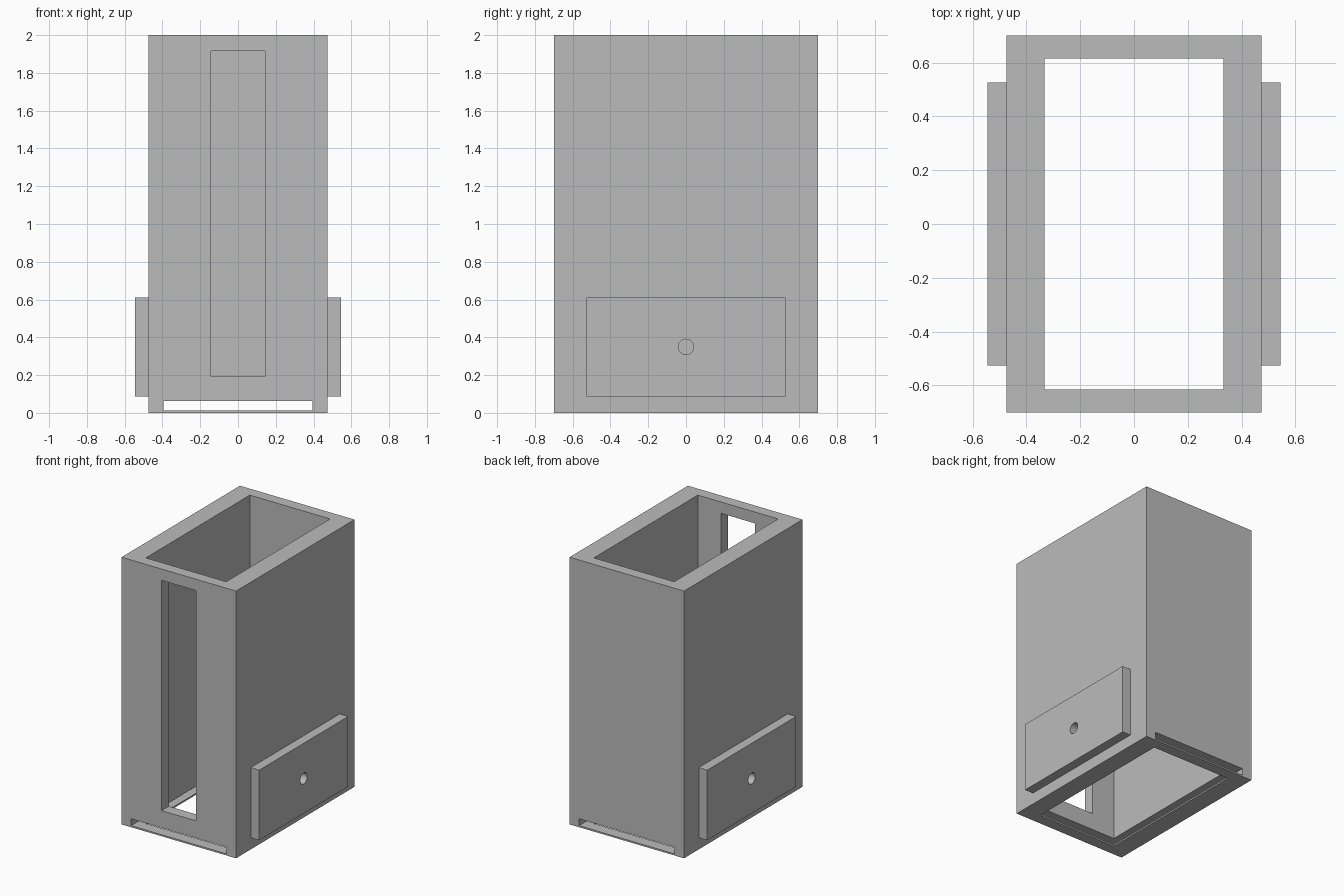
import bpy
from mathutils import Matrix
from math import pi

cube = bpy.data.objects.get("Cube")
if cube:
    bpy.data.objects.remove(cube, do_unlink=True)

GREY = (0.5, 0.5, 0.5, 1)
grey = bpy.data.materials.new("plain_grey")
grey.use_nodes = True
grey.diffuse_color = GREY
grey.node_tree.nodes["Principled BSDF"].inputs["Base Color"].default_value = GREY


def box(name, low, high):
    """Axis-aligned box between two corners."""
    bpy.ops.mesh.primitive_cube_add(size=1)
    ob = bpy.context.object
    ob.name = name
    size = [b - a for a, b in zip(low, high)]
    centre = [(a + b) / 2 for a, b in zip(low, high)]
    ob.data.transform(Matrix.Translation(centre) @ Matrix.Diagonal((*size, 1)))
    ob.data.materials.append(grey)
    return ob


def cut(ob, cutter):
    """Subtract the cutter from the part, then discard the cutter."""
    mod = ob.modifiers.new("cut", "BOOLEAN")
    mod.operation = "DIFFERENCE"
    mod.solver = "EXACT"
    mod.object = cutter
    bpy.context.view_layer.objects.active = ob
    bpy.ops.object.modifier_apply(modifier=mod.name)
    bpy.data.objects.remove(cutter, do_unlink=True)


W, D, H = 0.474, 0.70, 2.0

# Open tube housing with a tall front window and a low slide slot
housing = box("housing", (-W, -D, 0), (W, D, H))
cut(housing, box("cavity_cutter", (-0.333, -0.615, -0.1), (0.333, 0.615, H + 0.1)))
cut(housing, box("window_cutter", (-0.142, -D - 0.1, 0.192), (0.142, -0.5, 1.915)))
cut(housing, box("slot_cutter", (-0.395, -D - 0.1, 0.012), (0.395, D + 0.1, 0.063)))

# Side mounting plates, each with a round hole
for name, side in (("left", 1), ("right", -1)):
    inner, outer = sorted((side * W, side * 0.544))
    plate = box(name + "_side_plate", (inner, -0.526, 0.087), (outer, 0.526, 0.612))
    bpy.ops.mesh.primitive_cylinder_add(
        vertices=32, radius=0.041, depth=0.3,
        location=(side * 0.51, 0, 0.349), rotation=(0, pi / 2, 0))
    hole = bpy.context.object
    hole.data.materials.append(grey)
    cut(plate, hole)
